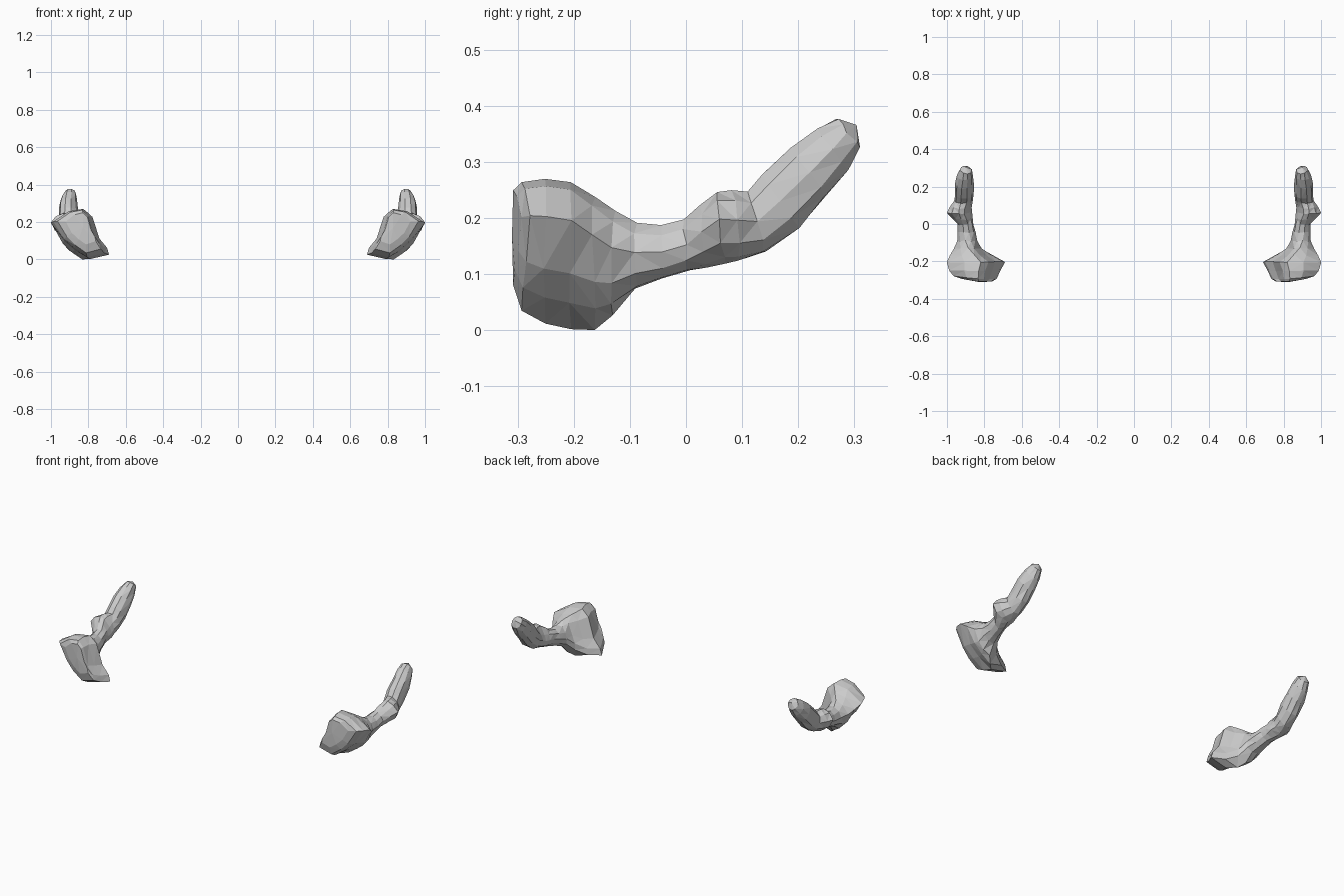
import bpy, bmesh, math, random

if "Cube" in bpy.data.objects:
    bpy.data.objects.remove(bpy.data.objects["Cube"])

# Normalised outline of the bulky head, seen from the front (counter-clockwise)
HEAD = [(0, .09), (.33, 0), (.58, .18), (.78, .38), (1, .74),
        (.70, .95), (.42, 1), (.29, .86), (.16, .42), (.03, .23)]
N = len(HEAD)

# Sections along the bone: y, x min, x max, z min, z max, head blend, lean
SECTIONS = [
    (-.308, .76, .92, .08, .25, .9, 0),
    (-.293, .735, .965, .035, .264, 1, 0),
    (-.250, .715, .990, .012, .270, 1, 0),
    (-.205, .690, 1.00, .002, .264, 1, 0),
    (-.165, .755, .985, .000, .238, .9, 0),
    (-.130, .810, .963, .025, .215, .6, 0),
    (-.090, .835, .947, .072, .194, .2, 0),
    (-.045, .848, .942, .090, .190, 0, 0),
    (.000, .857, .943, .105, .200, 0, .1),
    (.030, .860, .970, .110, .225, .3, .1),
    (.062, .862, 1.00, .117, .248, .5, .1),
    (.090, .866, .985, .122, .252, .3, .1),
    (.125, .862, .960, .138, .250, 0, .3),
    (.170, .857, .958, .180, .280, 0, .7),
    (.218, .858, .955, .235, .328, 0, .7),
    (.260, .860, .945, .284, .362, 0, .7),
    (.289, .868, .930, .325, .378, 0, .8),
]


def ring(bm, rng, sec):
    y, x0, x1, z0, z1, w, lean = sec
    verts = []
    for k, (hu, hv) in enumerate(HEAD):
        a = math.radians(216 + 360 * k / N)
        u = w * hu + (1 - w) * (.5 + .5 * math.cos(a))
        v = w * hv + (1 - w) * (.5 + .5 * math.sin(a))
        dy = -lean * (v - .5) * (z1 - z0)
        # the outer side of the head's front face sits slightly further back
        if y < -.28:
            dy += .03 * max(0, u - .5)
        verts.append(bm.verts.new((x0 + u * (x1 - x0) + rng.uniform(-.002, .002),
                                   y + dy + rng.uniform(-.004, .004) * (y > -.28),
                                   z0 + v * (z1 - z0))))
    return verts


def bone(name, side):
    rng = random.Random(4)
    bm = bmesh.new()
    rings = [ring(bm, rng, s) for s in SECTIONS]
    for a, b in zip(rings, rings[1:]):
        for k in range(N):
            j = (k + 1) % N
            bm.faces.new((a[k], a[j], b[j], b[k]))
    # closing caps
    front = bm.verts.new((.83, -.310, .17))
    tip = bm.verts.new((.898, .304, .366))
    for k in range(N):
        j = (k + 1) % N
        bm.faces.new((front, rings[0][j], rings[0][k]))
        bm.faces.new((tip, rings[-1][k], rings[-1][j]))
    bmesh.ops.triangulate(bm, faces=bm.faces[:], quad_method='SHORT_EDGE')
    for v in bm.verts:
        v.co.x *= side
        v.co.z = max(0, v.co.z)
    bmesh.ops.recalc_face_normals(bm, faces=bm.faces[:])
    me = bpy.data.meshes.new(name)
    bm.to_mesh(me)
    bm.free()
    bpy.context.collection.objects.link(bpy.data.objects.new(name, me))


# Mirrored pair of small bones
bone("right_bone", 1)
bone("left_bone", -1)
